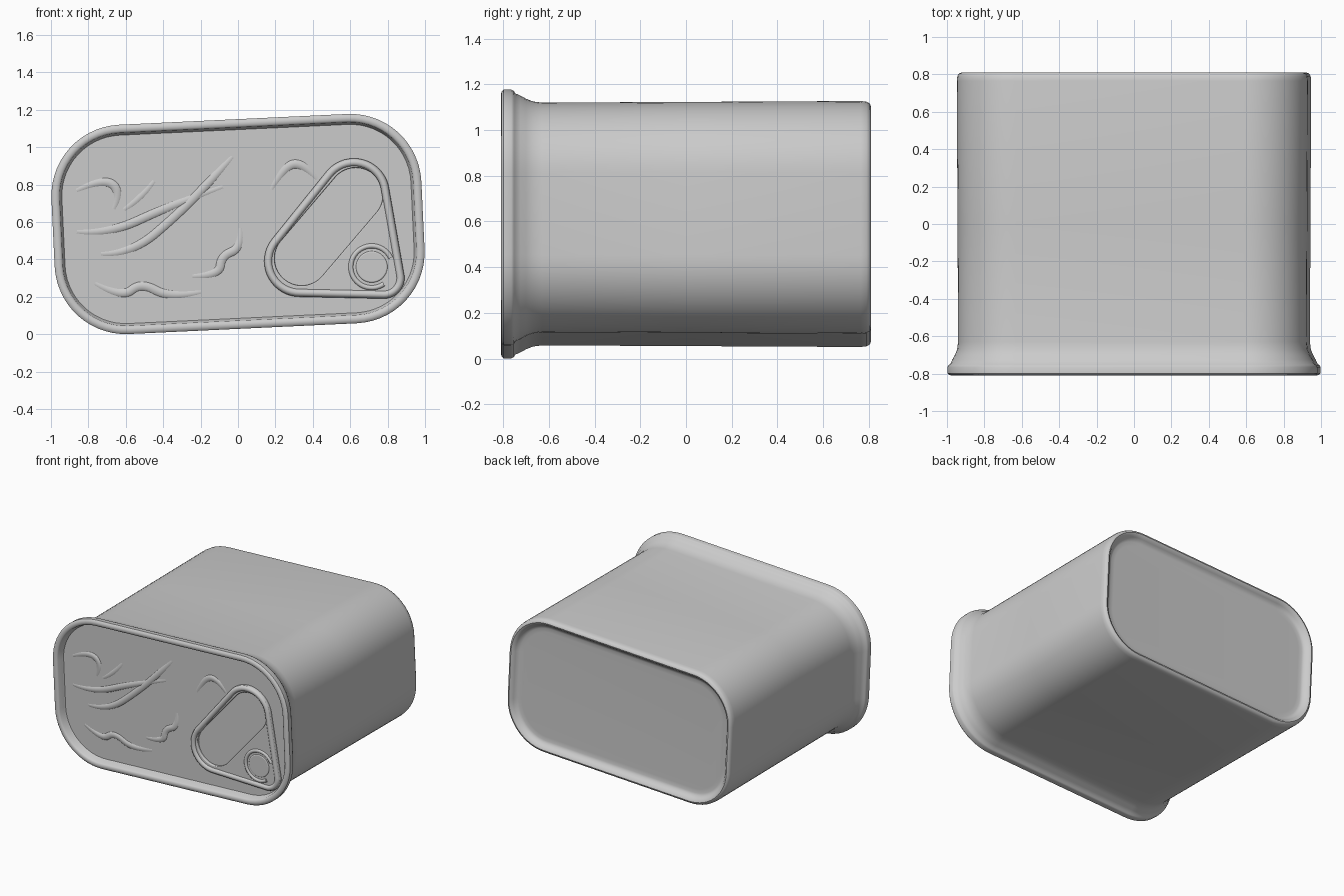
import bpy, bmesh, math
from mathutils.geometry import convex_hull_2d

if "Cube" in bpy.data.objects:
    bpy.data.objects.remove(bpy.data.objects["Cube"])

TILT = math.radians(2.7)
MID_Z = 0.589
LID_Y = -0.75


def rounded_rect(w, h, r, steps=14):
    """Tilted rounded rectangle in x/z, counter-clockwise."""
    pts = []
    for q, (sx, sz) in enumerate([(1, 1), (-1, 1), (-1, -1), (1, -1)]):
        for i in range(steps + 1):
            a = math.pi / 2 * (q + i / steps)
            x = sx * (w - r) + r * math.cos(a)
            z = sz * (h - r) + r * math.sin(a)
            pts.append((x * math.cos(TILT) - z * math.sin(TILT),
                        MID_Z + x * math.sin(TILT) + z * math.cos(TILT)))
    return pts


def smooth(obj, angle=40):
    bpy.ops.object.select_all(action='DESELECT')
    obj.select_set(True)
    bpy.context.view_layer.objects.active = obj
    if obj.type == 'CURVE':
        bpy.ops.object.convert(target='MESH')
        obj = bpy.context.object
    bpy.ops.object.shade_smooth_by_angle(angle=math.radians(angle))
    return obj


def loft(name, profile):
    """Skin rounded-rectangle loops given as (y, inset), capped at both ends."""
    bm = bmesh.new()
    loops = []
    for y, inset in profile:
        pts = rounded_rect(0.99 - inset, 0.56 - inset, 0.38 - inset)
        loops.append([bm.verts.new((x, y, z)) for x, z in pts])
    n = len(loops[0])
    for a, b in zip(loops, loops[1:]):
        for i in range(n):
            j = (i + 1) % n
            bm.faces.new((a[i], a[j], b[j], b[i]))
    bm.faces.new(loops[0])
    bm.faces.new(loops[-1])
    bmesh.ops.recalc_face_normals(bm, faces=bm.faces)
    me = bpy.data.meshes.new(name)
    bm.to_mesh(me)
    bm.free()
    obj = bpy.data.objects.new(name, me)
    bpy.context.collection.objects.link(obj)
    return smooth(obj)


def hull(circles, steps=48):
    """Outline wrapped round circles given as (x, z, radius)."""
    pts = [(x + r * math.cos(2 * math.pi * i / steps), z + r * math.sin(2 * math.pi * i / steps))
           for x, z, r in circles for i in range(steps)]
    return [pts[i] for i in convex_hull_2d(pts)]


def curve(name, paths, y, closed=True, bevel=0.01, plate=None, taper=False, kind='POLY'):
    """Curves drawn in x/z on the plane y; plate gives a filled sheet of that half thickness."""
    cu = bpy.data.curves.new(name, 'CURVE')
    cu.dimensions = '2D' if plate else '3D'
    cu.bevel_depth = bevel
    cu.bevel_resolution = 3
    if plate:
        cu.fill_mode = 'BOTH'
        cu.extrude = plate
        cu.offset = -bevel
    else:
        cu.fill_mode = 'FULL'
        cu.use_fill_caps = True
    for pts in paths:
        sp = cu.splines.new(kind)
        sp.points.add(len(pts) - 1)
        for i, (p, (x, z)) in enumerate(zip(sp.points, pts)):
            p.co = (x, z, 0, 1)
            p.radius = 0.75 if taper and i in (0, len(pts) - 1) else 1
        sp.use_cyclic_u = closed
        if kind == 'NURBS':
            sp.order_u = 3
            sp.use_endpoint_u = True
            sp.resolution_u = 8
    obj = bpy.data.objects.new(name, cu)
    obj.location.y = y
    obj.rotation_euler.x = math.pi / 2
    bpy.context.collection.objects.link(obj)
    return smooth(obj)


# Can: recessed lid, seamed front rim, flared neck, body, rolled back edge, recessed base
loft("can_body", [
    (LID_Y, 0.08), (LID_Y, 0.056), (LID_Y - 0.01, 0.05), (-0.80, 0.044), (-0.808, 0.036),
    (-0.81, 0.022), (-0.807, 0.008), (-0.798, 0.0), (-0.765, 0.0), (-0.753, 0.006),
    (-0.748, 0.016), (-0.725, 0.026), (-0.70, 0.040), (-0.67, 0.052), (-0.63, 0.057),
    (0.0, 0.054), (0.765, 0.050), (0.79, 0.053), (0.805, 0.062), (0.81, 0.075),
    (0.805, 0.088), (0.79, 0.100), (0.775, 0.112), (0.769, 0.13), (0.768, 0.16)])

# Pull tab: plate with finger hole, raised edge beads
outer = [(0.62, 0.75, 0.19), (0.33, 0.39, 0.19), (0.78, 0.30, 0.11)]
hole = [(0.63, 0.745, 0.145), (0.34, 0.405, 0.145)]
curve("tab_plate", [hull(outer), hull(hole)], LID_Y - 0.006, bevel=0.006, plate=0.006)
curve("tab_edge_bead", [hull([(x, z, r - 0.022) for x, z, r in outer])],
      LID_Y - 0.012, bevel=0.021)

# Rivet: open ring and low button
rivet = [(0.715 + 0.112 * math.cos(math.radians(a)), 0.36 + 0.112 * math.sin(math.radians(a)))
         for a in range(25, 311, 8)]
curve("rivet_ring", [rivet], LID_Y - 0.014, closed=False, bevel=0.014)
curve("rivet_button", [hull([(0.715, 0.36, 0.085)])], LID_Y - 0.008, bevel=0.008, plate=0.006)

# Lid relief: shallow pressed branch and leaf ridges
ridges = [
    [(-0.02, 0.96), (-0.12, 0.85), (-0.30, 0.66), (-0.58, 0.42), (-0.75, 0.43)],
    [(-0.88, 0.55), (-0.70, 0.53), (-0.36, 0.69), (-0.05, 0.80)],
    [(-0.88, 0.76), (-0.72, 0.84), (-0.62, 0.76), (-0.67, 0.66)],
    [(-0.62, 0.66), (-0.52, 0.72), (-0.44, 0.83)],
    [(-0.78, 0.28), (-0.62, 0.19), (-0.52, 0.28), (-0.36, 0.19), (-0.18, 0.23)],
    [(-0.26, 0.31), (-0.10, 0.31), (-0.09, 0.42), (0.02, 0.46), (0.01, 0.58)],
    [(0.17, 0.76), (0.25, 0.91), (0.36, 0.91), (0.43, 0.82)],
]
curve("lid_relief", ridges, LID_Y + 0.028, closed=False, bevel=0.038, taper=True, kind='NURBS')
